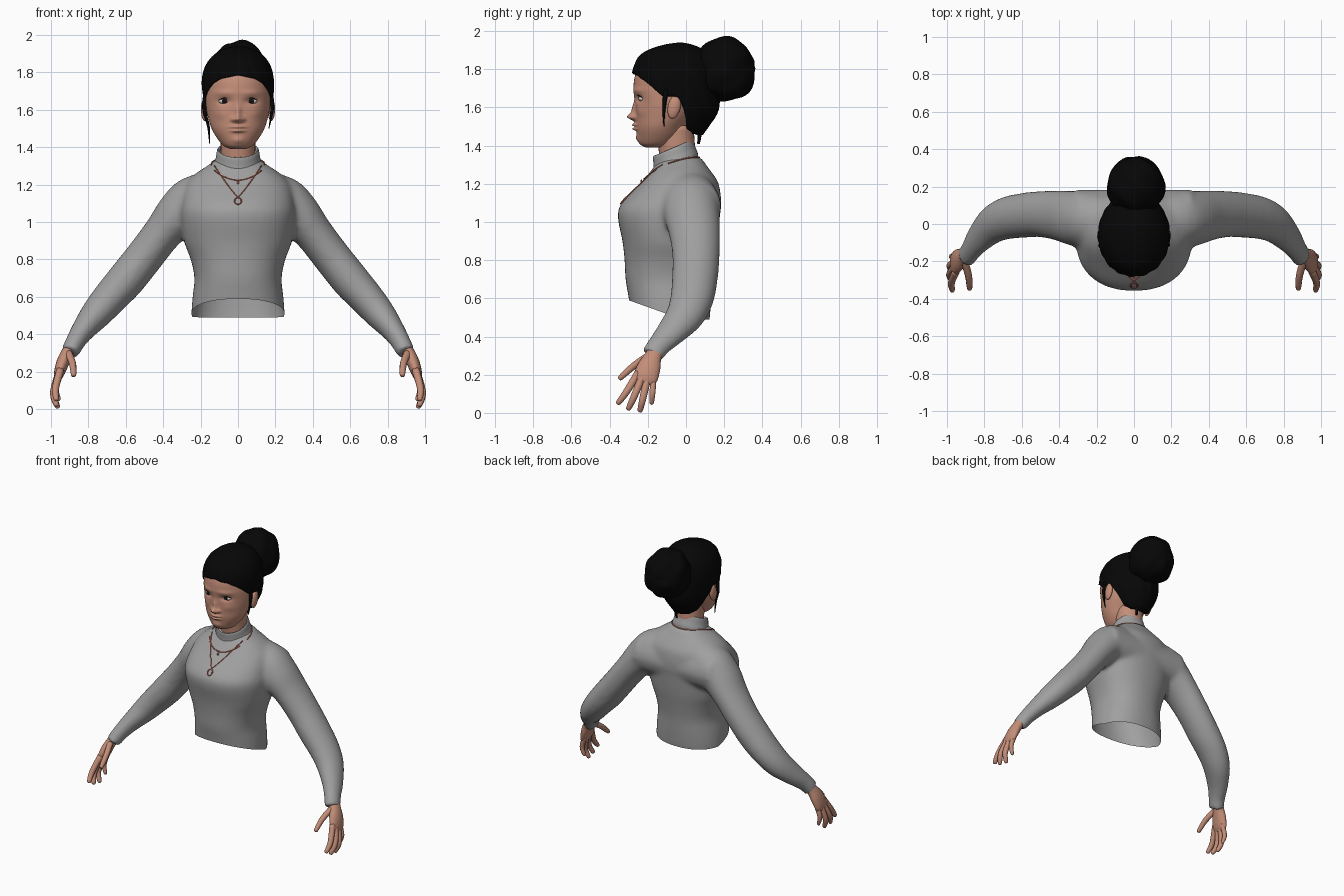
import bpy, bmesh, math
from mathutils import Vector
from mathutils.bvhtree import BVHTree

if "Cube" in bpy.data.objects:
    bpy.data.objects.remove(bpy.data.objects["Cube"])


def material(name, rgb):
    m = bpy.data.materials.new(name)
    m.diffuse_color = (*rgb, 1)
    m.use_nodes = True
    m.node_tree.nodes["Principled BSDF"].inputs["Base Color"].default_value = m.diffuse_color
    return m


WOOL = material("grey wool", (0.35, 0.35, 0.35))
SKIN = material("warm skin", (0.55, 0.27, 0.19))
HAIR = material("black hair", (0.002, 0.002, 0.002))
WHITE = material("eye white", (0.62, 0.58, 0.55))
DARK = material("dark iris", (0.008, 0.006, 0.005))
COPPER = material("copper chain", (0.50, 0.13, 0.075))


def spline(rows, k):
    """Catmull-Rom resampling of tuples, k steps per span."""
    out = []
    for i in range(len(rows) - 1):
        a, b, c, d = (rows[max(0, min(len(rows) - 1, i + j))] for j in (-1, 0, 1, 2))
        for s in range(k):
            t = s / k
            out.append(tuple(0.5 * (2 * q + (r - p) * t + (2 * p - 5 * q + 4 * r - w) * t * t
                                    + (3 * q - p - 3 * r + w) * t ** 3) for p, q, r, w in zip(a, b, c, d)))
    return out + [tuple(rows[-1])]


def add(name, me, *mats):
    for m in mats:
        me.materials.append(m)
    me.shade_smooth()
    ob = bpy.data.objects.new(name, me)
    bpy.context.collection.objects.link(ob)
    return ob


def loft(name, rings, mat, caps=(True, True)):
    bm = bmesh.new()
    vs = [[bm.verts.new(p) for p in r] for r in rings]
    n = len(vs[0])
    for a, b in zip(vs, vs[1:]):
        for i in range(n):
            bm.faces.new((a[i], a[(i + 1) % n], b[(i + 1) % n], b[i]))
    if caps[0]:
        bm.faces.new(vs[0])
    if caps[1]:
        bm.faces.new(vs[-1])
    bmesh.ops.recalc_face_normals(bm, faces=bm.faces)
    me = bpy.data.meshes.new(name)
    bm.to_mesh(me)
    bm.free()
    return add(name, me, mat)


def tube(name, rows, mat, side=1, n=12, k=4, ref=(0, 1, 0)):
    """Rows are x, y, z, radius along ref, radius across; side mirrors x."""
    rows, rings, ref = spline(rows, k), [], Vector(ref)
    pts = [Vector(r[:3]) for r in rows]
    for i, r in enumerate(rows):
        t = (pts[min(i + 1, len(pts) - 1)] - pts[max(i - 1, 0)]).normalized()
        u = (ref - ref.dot(t) * t).normalized()
        v = t.cross(u)
        ring = [pts[i] + u * r[3] * math.cos(a) + v * r[4] * math.sin(a)
                for a in (2 * math.pi * j / n for j in range(n))]
        rings.append([(p.x * side, p.y, p.z) for p in ring])
    return loft(name, rings, mat)


def oval(z, hw, yf, yb, n, e=2.0):
    """Horizontal superellipse section, starting at the front."""
    f = lambda v: math.copysign(abs(v) ** (2 / e), v)
    m, h = (yf + yb) / 2, (yb - yf) / 2
    return [(hw * f(math.sin(a)), m - h * f(math.cos(a)), z)
            for a in (2 * math.pi * j / n for j in range(n))]


# Sweater: torso, yoke and sleeves fused into one surface, then the torso is cut at the hem
torso = [(.40, .247, -.27, .11), (.5, .25, -.285, .125), (.6, .243, -.30, .132), (.7, .233, -.317, .137),
         (.8, .253, -.322, .15), (.9, .29, -.333, .165), (1.03, .308, -.358, .178), (1.1, .303, -.336, .185),
         (1.2, .28, -.24, .172), (1.26, .225, -.19, .135), (1.30, .165, -.16, .105), (1.34, .11, -.13, .08)]
parts = [loft("torso", [oval(*r, 48, 2.25) for r in spline(torso, 4)], WOOL),
         tube("yoke", [(x, .075, 1.085, .108, .125) for x in (-.31, -.1, .1, .31)], WOOL, 1, 28)]
sleeve = [(.10, .02, 1.165, .12, .115), (.23, .025, 1.107, .15, .142), (.315, .03, 1.042, .148, .127),
          (.40, .045, .945, .135, .105), (.50, .053, .815, .124, .102), (.60, .045, .69, .12, .102),
          (.685, .03, .595, .114, .094), (.757, -.005, .51, .102, .084), (.83, -.08, .42, .08, .063),
          (.872, -.14, .355, .063, .053), (.90, -.18, .30, .06, .05)]
for s in (1, -1):
    parts.append(tube("sleeve", sleeve, WOOL, s, 28))
bm = bmesh.new()
for p in parts:
    bm.from_mesh(p.data)
    bpy.data.objects.remove(p)
raw = bpy.data.meshes.new("sweater_raw")
bm.to_mesh(raw)
bm.free()
tmp = add("sweater_raw", raw)
rm = tmp.modifiers.new("fuse", 'REMESH')
rm.mode, rm.voxel_size = 'VOXEL', 0.014
sm = tmp.modifiers.new("soften", 'SMOOTH')
sm.factor, sm.iterations = 0.5, 14
me = bpy.data.meshes.new_from_object(tmp.evaluated_get(bpy.context.evaluated_depsgraph_get()))
bpy.data.objects.remove(tmp)
bm = bmesh.new()
bm.from_mesh(me)
for co, no in (((0, -.3, .59), (0, .10, .28)), ((0, 0, .492), (0, .03, 1))):
    near = [v for v in bm.verts if abs(v.co.x) < .34 and v.co.z < .75]
    edges = {e for v in near for e in v.link_edges}
    faces = {f for v in near for f in v.link_faces}
    bmesh.ops.bisect_plane(bm, geom=near + list(edges) + list(faces),
                           plane_co=co, plane_no=no, clear_inner=True)
bm.to_mesh(me)
tree = BVHTree.FromBMesh(bm)
bm.free()
me.materials.clear()
add("sweater", me, WOOL)

# Rolled collar: tilted rings with an inner fold (y, z, radius x, radius y)
collar = [(-.05, 1.275, .128, .114), (-.054, 1.31, .127, .116), (-.06, 1.345, .118, .11), (-.067, 1.378, .113, .106),
          (-.07, 1.388, .106, .10), (-.068, 1.375, .099, .094), (-.06, 1.335, .098, .09)]
loft("collar", [[(rx * math.sin(a), y - ry * math.cos(a), z - .42 * ry * math.cos(a))
                 for a in (math.pi * j / 20 for j in range(40))] for y, z, rx, ry in spline(collar, 4)],
     WOOL, (False, False))

# Hands
digits = {"index_finger": ((.95, -.25, .21), (.976, -.312, .11), (.972, -.353, .055)),
          "middle_finger": ((.955, -.225, .20), (.986, -.27, .09), (.972, -.30, .025)),
          "ring_finger": ((.955, -.20, .19), (.985, -.225, .08), (.966, -.24, .015)),
          "little_finger": ((.95, -.172, .19), (.974, -.175, .11), (.96, -.18, .055)),
          "thumb": ((.908, -.195, .30), (.885, -.275, .245), (.879, -.342, .185))}
palm = [(.875, -.14, .36, .043, .034), (.912, -.17, .30, .044, .034), (.938, -.192, .245, .06, .034),
        (.958, -.212, .185, .064, .027), (.966, -.22, .155, .047, .015)]
for s in (1, -1):
    tube("palm", palm, SKIN, s, 20)
    for name, (a, b, c) in digits.items():
        r = .016 if name == "little_finger" else .019
        tip = Vector(c) + (Vector(c) - Vector(b)).normalized() * .012
        tube(name, [(*a, r * 1.1, r * 1.1), (*b, r, r), (*c, r * .75, r * .75), (*tip, r * .2, r * .2)],
             SKIN, s, 10, 4, (1, 0, 0))

# Neck
tube("neck", [(0, -.03, 1.25, .095, .095), (0, -.045, 1.36, .095, .092), (0, -.06, 1.5, .10, .095)], SKIN, 1, 28)

# Head with sculpted features: x, z, spread x, spread z, push in y
head = [(1.39, .04, -.21, -.12), (1.408, .078, -.24, -.07), (1.45, .113, -.254, -.03), (1.5, .141, -.262, 0),
        (1.56, .16, -.264, .05), (1.62, .172, -.266, .08), (1.7, .175, -.275, .1), (1.78, .168, -.262, .1),
        (1.85, .135, -.21, .07), (1.89, .06, -.13, 0)]
bumps = [(0, 1.55, .02, .018, -.036), (0, 1.585, .014, .04, -.02), (0, 1.508, .034, .009, -.022),
         (0, 1.488, .03, .008, -.022), (0, 1.498, .036, .003, .008), (0, 1.437, .035, .02, -.010)]
for s in (1, -1):
    bumps += [(s * .072, 1.646, .034, .017, .018), (s * .026, 1.548, .012, .011, -.016),
              (s * .075, 1.69, .05, .014, -.006), (s * .095, 1.58, .035, .03, -.006)]


def feature(p):
    x, y, z = p
    if y < -.1:
        y += sum(d * math.exp(-((x - cx) / sx) ** 2 - ((z - cz) / sz) ** 2) for cx, cz, sx, sz, d in bumps)
    return x, y, z


loft("head", [[feature(p) for p in oval(*r, 112)] for r in spline(head, 11)], SKIN)


def ball(name, c, r, mats, rule=None, n=32, tilt=0.0, ripple=None):
    bm = bmesh.new()
    bmesh.ops.create_uvsphere(bm, u_segments=n, v_segments=n // 2, radius=1)
    for v in bm.verts:
        p = v.co * (1 + ripple(v.co) if ripple else 1)
        x, y, z = p.x * r[0], p.y * r[1], p.z * r[2]
        v.co = (c[0] + x, c[1] + y - z * tilt, c[2] + z)
    for f in bm.faces:
        if rule and rule(f.calc_center_median() - Vector(c)):
            f.material_index = 1
    me = bpy.data.meshes.new(name)
    bm.to_mesh(me)
    bm.free()
    return add(name, me, *mats)


# Eyes, lashes and ears
for s in (1, -1):
    ball("eye", (s * .072, -.229, 1.646), (.031, .021, .0155), (WHITE, DARK),
         lambda d: math.hypot(d.x, d.z) < .0155 and d.y < 0, 40)
    tube("upper_lashes", [(.04, -.24, 1.646, .002, .002), (.058, -.25, 1.660, .003, .003),
                          (.078, -.248, 1.662, .003, .003), (.105, -.225, 1.650, .002, .002)], DARK, s, 6)
    ball("ear", (s * .178, -.062, 1.602), (.02, .034, .062), (SKIN,), None, 20, -.15)

# Hair cap: columns rise from the hairline to the crown
cap = spline([(1.44, .1, -.19, .075), (1.5, .13, -.23, .12), (1.56, .16, -.26, .16), (1.62, .18, -.275, .175),
              (1.7, .19, -.283, .172), (1.76, .192, -.284, .165), (1.82, .18, -.272, .15), (1.87, .153, -.245, .125),
              (1.905, .115, -.19, .09), (1.93, .065, -.11, .03), (1.94, .012, -.04, -.02)], 8)
line = [(0, 1.785), (30, 1.766), (45, 1.742), (60, 1.70), (72, 1.66), (92, 1.655), (103, 1.58), (115, 1.49),
        (140, 1.462), (180, 1.455)]


def interp(rows, x):
    for a, b in zip(rows, rows[1:]):
        if x <= b[0]:
            t = max(0, (x - a[0]) / (b[0] - a[0]))
            return [p + (q - p) * t for p, q in zip(a, b)]
    return rows[-1]


def hair_point(deg, t):
    a = math.radians(deg)
    low = interp(line, min(deg, 360 - deg))[1]
    z = low + (1.94 - low) * math.sin(max(t, 0) * math.pi / 2)
    _, hw, yf, yb = interp(cap, z)
    k = 1 + .012 * math.sin(a * 17 + z * 30) * (1 - max(t, 0)) + min(t, 0) * 2.2
    return hw * math.sin(a) * k, (yf + yb) / 2 - (yb - yf) / 2 * math.cos(a) * k, z


loft("hair_cap", [[hair_point(d * 3, t) for d in range(120)] for t in [-.09] + [i / 28 for i in range(29)]],
     HAIR, (False, True))

# Bun, fuller below, and loose strands
ball("hair_bun", (.01, .2, 1.805), (.152, .158, .165), (HAIR,), None, 56, 0,
     lambda p: .028 * math.sin(5 * math.atan2(p.x, p.z) + 6 * p.y) + .015 * math.sin(9 * p.x + 7 * p.z)
     + .18 * max(0, -p.z) * math.hypot(p.x, p.y))
ball("bun_base", (0, .08, 1.76), (.12, .10, .125), (HAIR,))
strands = [("left_strand", [(-.172, -.11, 1.69), (-.18, -.118, 1.6), (-.158, -.125, 1.51), (-.152, -.12, 1.42)]),
           ("right_strand", [(.172, -.105, 1.69), (.183, -.112, 1.63), (.178, -.116, 1.57), (.165, -.116, 1.5)]),
           ("nape_wisp", [(.03, .05, 1.5), (.035, .07, 1.46), (.03, .065, 1.41)])]
for name, pts in strands:
    tube(name, [(*p, r, r) for p, r in zip(pts, (.014, .011, .007, .002))], HAIR, 1, 8)


# Necklaces laid over the sweater
def drape(x, z):
    hit = tree.ray_cast(Vector((x, -1, z)), Vector((0, 1, 0)))[0]
    return (x, (hit.y if hit else -.1) - .003, z)


for name, top, bottom, power in (("long_chain", 1.30, 1.135, 1.15), ("short_chain", 1.275, 1.225, 2)):
    pts = [drape(i * .0125, bottom + (top - bottom) * abs(i / 10) ** power) for i in range(-10, 11)]
    tube(name, [(*p, .0035, .0035) for p in pts], COPPER, 1, 6, 1)
back = [(.135 * math.cos(a), -.09 + .165 * math.sin(a), 1.295 + .06 * math.sin(a)) for a in
        (math.pi * i / 20 for i in range(21))]
back = [co + no * .003 for co, no, *_ in (tree.find_nearest(Vector(p)) for p in back)]
tube("chain_back", [(*p, .0035, .0035) for p in back], COPPER, 1, 6, 1, (0, 0, 1))
ring = [drape(.018 * math.cos(a), 1.113 + .018 * math.sin(a)) for a in (math.pi * i / 12 for i in range(25))]
tube("ring_pendant", [(x, y - .002, z, .004, .004) for x, y, z in ring], COPPER, 1, 6, 1)
ball("drop_pendant", drape(0, 1.21), (.006, .005, .013), (COPPER,), None, 12)
